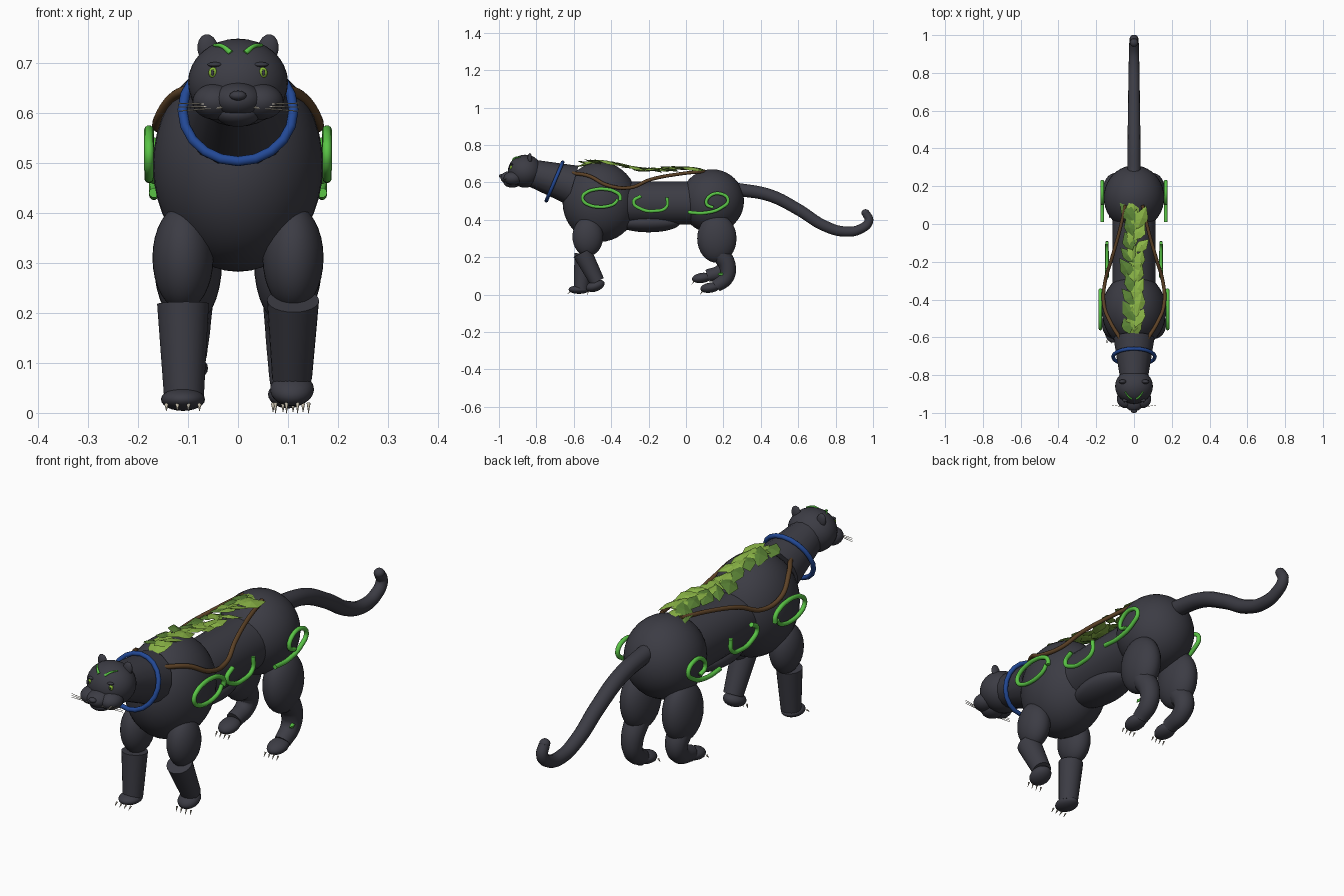
import bpy, bmesh, math, random
from mathutils import Vector, Matrix

random.seed(4)
if "Cube" in bpy.data.objects:
    bpy.data.objects.remove(bpy.data.objects["Cube"])


def material(name, r, g, b):
    m = bpy.data.materials.new(name)
    m.use_nodes = True
    m.diffuse_color = (r, g, b, 1)
    bsdf = next(n for n in m.node_tree.nodes if n.type == 'BSDF_PRINCIPLED')
    bsdf.inputs["Base Color"].default_value = (r, g, b, 1)
    return m


FUR = material("charcoal fur", .045, .045, .058)
GLOW = material("bright green", .1, .55, .06)
BLUE = material("collar blue", .016, .065, .3)
VINE = material("vine brown", .11, .055, .02)
LEAF = material("light leaf", .25, .45, .06)
LEAF_DARK = material("dark leaf", .1, .22, .035)
EYE = material("eye green", .25, .5, .04)
PALE = material("pale whisker", .55, .5, .4)


def finish(ob, name, mat, angle=50):
    ob.name = name
    ob.data.materials.clear()
    ob.data.materials.append(mat)
    bpy.ops.object.select_all(action='DESELECT')
    ob.select_set(True)
    bpy.context.view_layer.objects.active = ob
    bpy.ops.object.shade_smooth_by_angle(angle=math.radians(angle))
    return ob


def ball(name, loc, size, mat=FUR, rot=(0, 0, 0), seg=32):
    bpy.ops.mesh.primitive_uv_sphere_add(segments=seg, ring_count=seg // 2, location=loc, rotation=rot)
    ob = bpy.context.object
    ob.scale = size
    return finish(ob, name, mat)


def limb(name, a, b, ra, rb, mat=FUR, seg=24):
    a, b = Vector(a), Vector(b)
    bpy.ops.mesh.primitive_cone_add(vertices=seg, radius1=ra, radius2=rb, depth=(b - a).length,
                                    location=(a + b) / 2)
    ob = bpy.context.object
    ob.rotation_euler = (b - a).to_track_quat('Z', 'Y').to_euler()
    return finish(ob, name, mat)


def tube(name, pts, r0, r1, mat, res=4):
    cu = bpy.data.curves.new(name, 'CURVE')
    cu.dimensions = '3D'
    cu.bevel_depth = 1
    cu.bevel_resolution = res
    cu.resolution_u = 8
    cu.use_fill_caps = True
    sp = cu.splines.new('BEZIER')
    sp.bezier_points.add(len(pts) - 1)
    for i, (bp, p) in enumerate(zip(sp.bezier_points, pts)):
        bp.co = p
        bp.handle_left_type = bp.handle_right_type = 'AUTO'
        bp.radius = r0 + (r1 - r0) * i / (len(pts) - 1)
    ob = bpy.data.objects.new(name, cu)
    bpy.context.collection.objects.link(ob)
    bpy.ops.object.select_all(action='DESELECT')
    ob.select_set(True)
    bpy.context.view_layer.objects.active = ob
    bpy.ops.object.convert(target='MESH')
    return finish(bpy.context.object, name, mat)


def leaf(name, loc, rot, length, width, mat):
    # Pointed blade with a raised midrib
    bm = bmesh.new()
    outline = [(0, -.5), (.4, -.2), (.5, .1), (0, .6), (-.5, .1), (-.4, -.2)]
    rim = [bm.verts.new((x * width, y * length, 0)) for x, y in outline]
    for z in (.009, -.006):
        mid = bm.verts.new((0, 0, z))
        for i in range(6):
            bm.faces.new((rim[i], rim[(i + 1) % 6], mid))
    bmesh.ops.recalc_face_normals(bm, faces=bm.faces)
    me = bpy.data.meshes.new(name)
    bm.to_mesh(me)
    bm.free()
    ob = bpy.data.objects.new(name, me)
    bpy.context.collection.objects.link(ob)
    ob.location, ob.rotation_euler = loc, rot
    me.materials.append(mat)
    return ob


# Torso
ball("chest", (0, -.46, .495), (.17, .2, .213), seg=40)
ball("hips", (0, .14, .5), (.16, .17, .17), seg=40)
waist = limb("waist", (0, -.42, .49), (0, .06, .49), .115, .115, seg=32)
ball("belly", (0, -.2, .385), (.085, .17, .052))

# Neck and collar
limb("neck", (0, -.605, .585), (0, -.84, .655), .108, .07, seg=16)
bpy.ops.mesh.primitive_torus_add(location=(0, -.703, .605), rotation=(math.radians(67), 0, 0),
                                 major_radius=.111, minor_radius=.01, major_segments=20, minor_segments=10)
finish(bpy.context.object, "collar", BLUE)

# Head
ball("head", (0, -.86, .66), (.1, .092, .088))
ball("chin", (0, -.93, .598), (.045, .045, .026))
ball("muzzle", (0, -.94, .625), (.05, .052, .035))
ball("nose", (0, -.988, .634), (.017, .013, .01), seg=16)
for s, side in ((1, "left"), (-1, "right")):
    ball(side + "_cheek", (s * .045, -.925, .622), (.046, .05, .036))
    ball(side + "_ear", (s * .06, -.835, .727), (.021, .012, .03), rot=(0, s * .15, 0), seg=16)
    ball(side + "_eye", (s * .05, -.934, .68), (.009, .008, .011), EYE, seg=16)
    ball(side + "_pupil", (s * .051, -.942, .68), (.003, .002, .007), FUR, seg=12)
    ball(side + "_brow", (s * .046, -.932, .696), (.015, .01, .005), seg=16)
    # Painted mark on the forehead
    tube(side + "_forehead_mark", [(s * .014, -.925, .719), (s * .03, -.913, .732), (s * .048, -.887, .735)],
         .006, .003, GLOW, 2)
    for i in range(3):
        limb(f"{side}_whisker_{i}", (s * .03, -.972, .61 + i * .003), (s * .122, -.958, .603 + i * .008),
             .0016, .001, PALE, 6)


def paw(name, loc, size, tilt=0.0):
    rot = (tilt, 0, 0)
    ball(name, loc, size, rot=rot, seg=24)
    turn = Matrix.Rotation(tilt, 3, 'X')
    for i in range(4):
        x = (i - 1.5) * size[0] * .5
        a = Vector(loc) + turn @ Vector((x, -size[1] * .82, -size[2] * .45))
        b = Vector(loc) + turn @ Vector((x, -size[1] * 1.1, -size[2] * 1.0))
        limb(f"{name}_claw_{i}", a, b, .004, .0005, PALE, 8)


# Front legs, mid stride
for s, side in ((1, "left"), (-1, "right")):
    ball(side + "_shoulder", (s * .11, -.525, .31), (.061, .082, .105))
limb("left_foreleg", (.11, -.555, .225), (.108, -.475, .07), .052, .04)
limb("right_foreleg", (-.11, -.545, .218), (-.108, -.56, .03), .052, .04)
paw("left_front_paw", (.108, -.485, .047), (.044, .052, .03), .35)
paw("right_front_paw", (-.11, -.572, .027), (.044, .056, .023))

# Hind legs, right one lifted
for s, side, lift, shift in ((1, "left", 0, 0), (-1, "right", .055, -.045)):
    ball(side + "_thigh", (s * .1, .165, .3), (.068, .105, .13))
    tube(side + "_hind_shin", [(s * .1, .185, .22), (s * .1, .222 + shift * .3, .15 + lift * .3),
                               (s * .1, .215 + shift * .5, .09 + lift * .7), (s * .1, .16 + shift, .045 + lift)],
         .05, .034, FUR)
    paw(side + "_hind_paw", (s * .1, .13 + shift, .037 + lift * .95), (.04, .054, .027), .15)
leaf("ankle_leaf", (.128, .185, .11), (.3, 1.2, .2), .035, .02, GLOW)

# Tail
tube("tail", [(0, .26, .565), (0, .45, .53), (0, .6, .455), (0, .74, .368), (0, .85, .337),
              (0, .935, .352), (0, .978, .395), (0, .962, .435)], .036, .022, FUR, 5)
ball("tail_tip", (0, .96, .437), (.022, .022, .02), seg=16)

# Vines and glowing swirls on both flanks
swirls = {
    "hip": (.168, [(.01, .44), (.1, .437), (.19, .465), (.225, .505), (.19, .538),
                   (.125, .525), (.11, .485), (.145, .465)]),
    "waist": (.143, [(-.24, .528), (-.28, .495), (-.24, .458), (-.17, .447), (-.105, .468),
                     (-.1, .52)]),
}
ring = []
for i in range(13):
    t = -.25 + i * 2 * math.pi / 12 * 1.02
    k = 1 - .012 * i
    ring.append((-.455 + .107 * k * math.cos(t), .515 + .052 * k * math.sin(t)))
swirls["shoulder"] = (.178, ring)
for s, side in ((1, "left"), (-1, "right")):
    tube(side + "_vine", [(s * .07, -.61, .65), (s * .125, -.52, .635), (s * .16, -.42, .585),
                          (s * .152, -.3, .572), (s * .12, -.19, .615), (s * .08, -.05, .643),
                          (s * .045, .1, .66)], .01, .009, VINE, 3)
    for part, (x, path) in swirls.items():
        tube(f"{side}_{part}_swirl", [(s * x, y, z) for y, z in path], .01, .009, GLOW, 3)

# Overlapping leaves down the spine
for i in range(26):
    t = i / 25
    y = -.54 + .62 * t
    z = .703 - .045 * t + .012 * math.sin(t * 9)
    x = (i % 3 - 1) * .03 + random.uniform(-.01, .01)
    leaf(f"spine_leaf_{i}", (x, y, z),
         (random.uniform(-.3, .05), random.uniform(-.3, .3), -(i % 3 - 1) * .5 + random.uniform(-.3, .3)),
         random.uniform(.09, .13), random.uniform(.055, .075), LEAF_DARK if i % 3 == 0 else LEAF)
leaf("front_leaf", (0, -.53, .697), (.25, 0, .1), .16, .09, LEAF)
